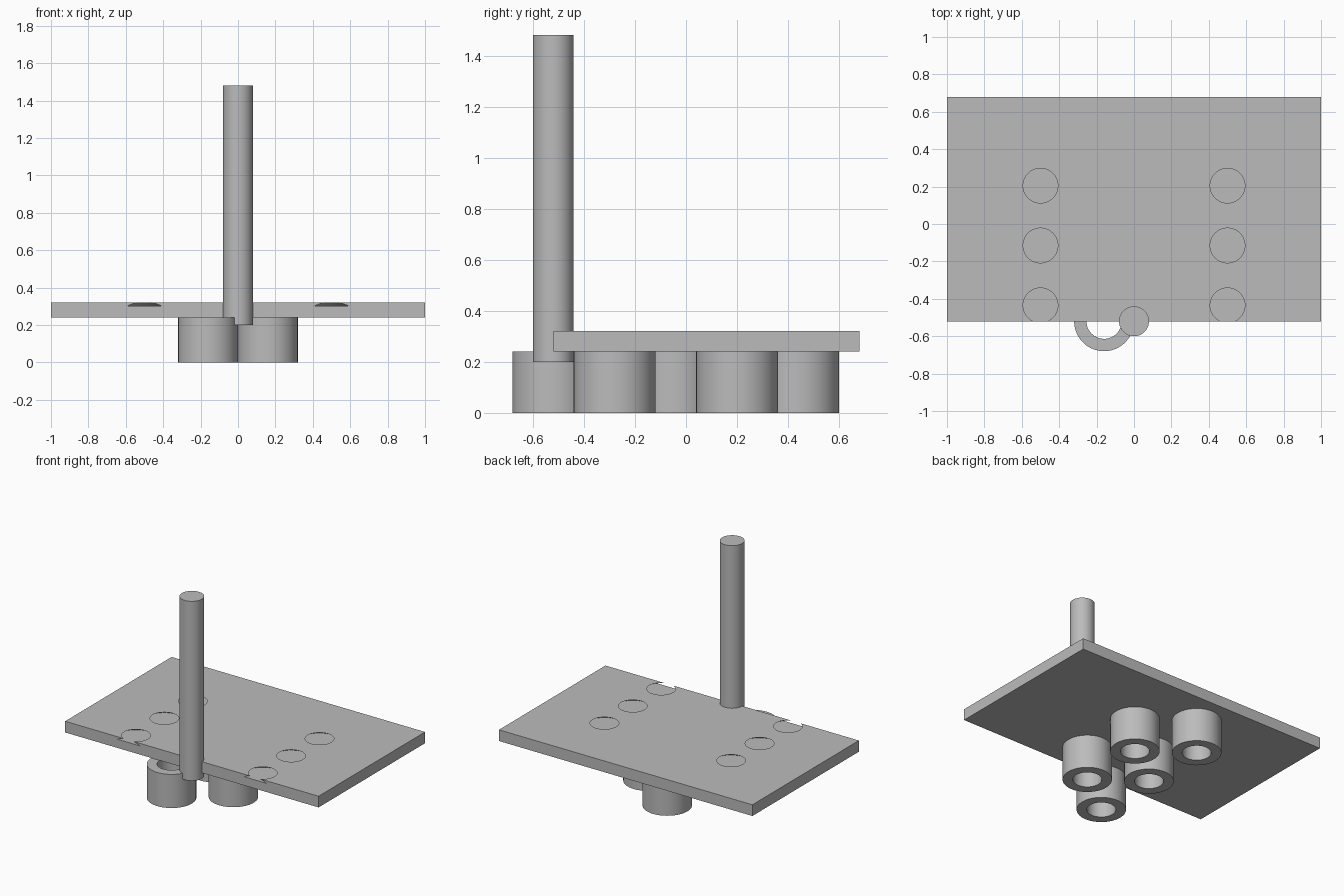
import bpy
import bmesh
from math import radians
from mathutils import Matrix, Vector

cube = bpy.data.objects.get("Cube")
if cube:
    bpy.data.objects.remove(cube, do_unlink=True)

grey = bpy.data.materials.new("plain_grey")
grey.use_nodes = True
grey.diffuse_color = (0.5, 0.5, 0.5, 1)
grey.node_tree.nodes["Principled BSDF"].inputs["Base Color"].default_value = (0.5, 0.5, 0.5, 1)

SEGMENTS = 64
PLATE_BOTTOM, PLATE_TOP = 0.24, 0.32
POCKET_FLOOR = 0.302


def make_object(name, bm):
    bmesh.ops.recalc_face_normals(bm, faces=bm.faces)
    mesh = bpy.data.meshes.new(name)
    bm.to_mesh(mesh)
    bm.free()
    mesh.materials.append(grey)
    obj = bpy.data.objects.new(name, mesh)
    bpy.context.collection.objects.link(obj)
    return obj


def smooth(obj):
    bpy.ops.object.select_all(action='DESELECT')
    obj.select_set(True)
    bpy.context.view_layer.objects.active = obj
    bpy.ops.object.shade_smooth_by_angle(angle=radians(30))


def add_frustum(bm, x, y, z0, z1, r0, r1):
    bmesh.ops.create_cone(bm, cap_ends=True, segments=SEGMENTS, radius1=r0, radius2=r1,
                          depth=z1 - z0, matrix=Matrix.Translation((x, y, (z0 + z1) / 2)))


def make_tube(name, x, y, outer, inner, height):
    # Spin a closed rectangular section around the z axis
    bm = bmesh.new()
    corners = [(inner, 0), (outer, 0), (outer, height), (inner, height)]
    verts = [bm.verts.new((r, 0, z)) for r, z in corners]
    edges = [bm.edges.new((verts[i], verts[(i + 1) % 4])) for i in range(4)]
    bmesh.ops.spin(bm, geom=verts + edges, cent=(0, 0, 0), axis=(0, 0, 1),
                   angle=radians(360), steps=SEGMENTS)
    bmesh.ops.remove_doubles(bm, verts=bm.verts, dist=0.0001)
    bmesh.ops.translate(bm, verts=bm.verts, vec=Vector((x, y, 0)))
    smooth(make_object(name, bm))


# Flat plate
bm = bmesh.new()
bmesh.ops.create_cube(bm, size=1, matrix=Matrix.Translation((0, 0.08, 0.28))
                      @ Matrix.Diagonal((2, 1.2, PLATE_TOP - PLATE_BOTTOM, 1)))
plate = make_object("plate", bm)

# Undercut round pockets, two columns of three; the front pair break the edge
bm = bmesh.new()
for x in (-0.5, 0.5):
    for row in range(3):
        add_frustum(bm, x, 0.205 - 0.32 * row, POCKET_FLOOR, 0.338, 0.125, 0.061)
cutter = make_object("pocket_cutter", bm)
cutter.hide_render = True
cut = plate.modifiers.new("pockets", 'BOOLEAN')
cut.operation = 'DIFFERENCE'
cut.solver = 'EXACT'
cut.object = cutter
bpy.context.view_layer.objects.active = plate
bpy.ops.object.modifier_apply(modifier=cut.name)
bpy.data.objects.remove(cutter, do_unlink=True)
smooth(plate)

# Staggered hollow feet beneath the plate
for i in range(5):
    x = -0.16 if i % 2 == 0 else 0.16
    make_tube(f"hollow_foot_{i + 1}", x, -0.52 + 0.24 * i, 0.16, 0.094, PLATE_BOTTOM)

# Upright pole on the front edge
bm = bmesh.new()
add_frustum(bm, 0, -0.52, 0.2, 1.48, 0.08, 0.08)
smooth(make_object("pole", bm))
